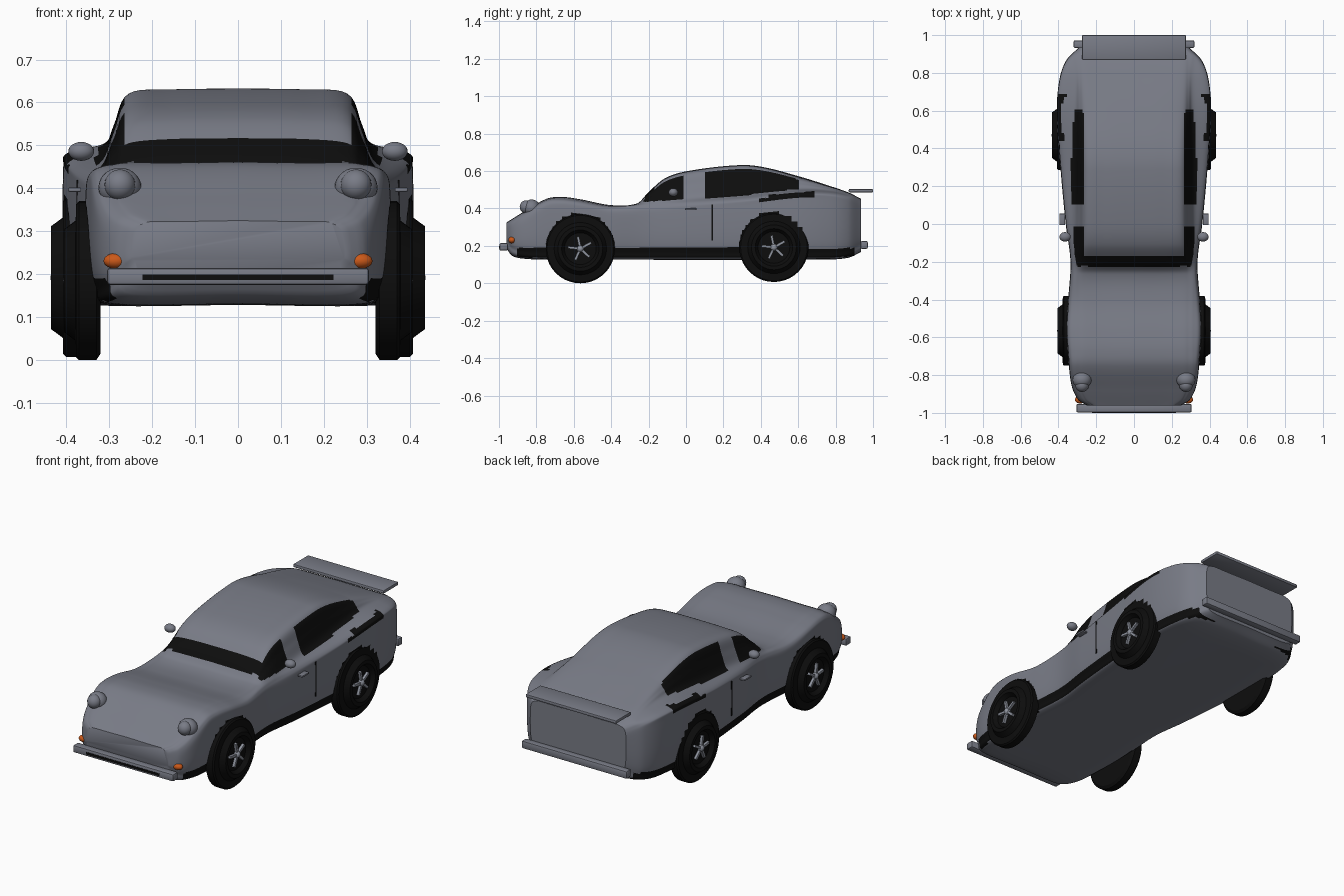
import bpy, bmesh, math
from mathutils import Matrix, Vector

cube = bpy.data.objects.get("Cube")
if cube:
    bpy.data.objects.remove(cube, do_unlink=True)


def material(name, *rgb):
    mat = bpy.data.materials.new(name)
    mat.use_nodes = True
    mat.diffuse_color = (*rgb, 1)
    mat.node_tree.nodes["Principled BSDF"].inputs["Base Color"].default_value = (*rgb, 1)
    return mat


PAINT = material("grey_paint", .19, .2, .24)
BLACK = material("black", .004, .004, .004)
AMBER = material("amber", .6, .1, .01)
METAL = material("light_metal", .28, .3, .35)


def finish(name, bm, mats, angle=40):
    """Turn a bmesh into a smooth object with sharp edges kept."""
    bmesh.ops.recalc_face_normals(bm, faces=bm.faces)
    mesh = bpy.data.meshes.new(name)
    bm.to_mesh(mesh)
    bm.free()
    for mat in mats:
        mesh.materials.append(mat)
    obj = bpy.data.objects.new(name, mesh)
    bpy.context.collection.objects.link(obj)
    bpy.ops.object.select_all(action='DESELECT')
    obj.select_set(True)
    bpy.context.view_layer.objects.active = obj
    bpy.ops.object.shade_smooth_by_angle(angle=math.radians(angle))
    return obj


def box(name, centre, size, mat, bevel=0):
    bm = bmesh.new()
    bmesh.ops.create_cube(bm, size=1, matrix=Matrix.LocRotScale(centre and Vector(centre), None, Vector(size)))
    if bevel:
        bmesh.ops.bevel(bm, geom=bm.edges[:], offset=bevel, segments=2, affect='EDGES', profile=.5)
    return finish(name, bm, [mat])


def ball(name, centre, radii, mat):
    bm = bmesh.new()
    bmesh.ops.create_uvsphere(bm, u_segments=24, v_segments=14, radius=1,
                              matrix=Matrix.LocRotScale(Vector(centre), None, Vector(radii)))
    return finish(name, bm, [mat])


def curve(points, t):
    """Smooth curve through (key, value) points."""
    t = max(points[0][0], min(points[-1][0], t))
    last = len(points) - 1
    i = next((k for k in range(last) if t <= points[k + 1][0]), last - 1)

    def slope(k):
        a, b = points[max(k - 1, 0)], points[min(k + 1, last)]
        return (b[1] - a[1]) / (b[0] - a[0])
    (t0, v0), (t1, v1) = points[i], points[i + 1]
    h = t1 - t0
    u = (t - t0) / h
    return ((1 + 2 * u) * (1 - u) ** 2 * v0 + u * (1 - u) ** 2 * h * slope(i)
            + u * u * (3 - 2 * u) * v1 + u * u * (u - 1) * h * slope(i + 1))


# Body outlines along the length
TAIL, NOSE = .935, -.96
width = [(NOSE, .25), (-.93, .295), (-.85, .33), (-.7, .347), (-.55, .355), (-.4, .347), (-.2, .335),
         (0, .36), (.3, .388), (.6, .407), (.77, .392), (.87, .355), (TAIL, .29)]
floor = [(NOSE, .19), (-.93, .15), (-.85, .133), (-.7, .13), (.75, .13), (.87, .14), (TAIL, .17)]
belt = [(NOSE, .31), (-.88, .36), (-.75, .44), (-.67, .45), (-.57, .44), (-.4, .41), (-.2, .425),
        (.3, .46), (.6, .493), (.77, .49), (.87, .47), (TAIL, .44)]
top = [(NOSE, .325), (-.88, .375), (-.75, .45), (-.67, .462), (-.57, .45), (-.4, .418), (-.26, .428),
       (-.2, .488), (-.11, .563), (.02, .602), (.29, .632), (.42, .62), (.61, .57), (.77, .52),
       (.87, .485), (TAIL, .452)]


def half_section(y, steps=6):
    w, f, b, t = (curve(c, y) for c in (width, floor, belt, top))
    rise = t - b
    base, roof = min(.93 * w, .315), min(.8 * w, .255)
    knots = [(0, f), (.84 * w, f), (.96 * w, f + .04), (w, f + .4 * (b - f)), (w, b - .05),
             (.975 * w, b - .012), (base, b + .12 * rise), ((base + roof) / 2 + .004, b + .5 * rise),
             (roof, t - .15 * min(rise, .08)), (.6 * roof, t - .002), (0, t)]
    xs = [(i, k[0]) for i, k in enumerate(knots)]
    zs = [(i, k[1]) for i, k in enumerate(knots)]
    count = (len(knots) - 1) * steps
    return [(curve(xs, i / steps), curve(zs, i / steps)) for i in range(count + 1)]


def is_black(c, n):
    """Painted glass, vents, sills and wheel arches."""
    x, y, z = abs(c.x), c.y, c.z
    side = abs(n.x) > .35
    low, high = curve(belt, y), curve(top, y)
    screen = -.235 < y < -.165 and .458 < z < .522
    door_glass = side and -.24 < y < -.015 and low + .012 < z < high - .016
    rear_glass = side and .105 < y < .605 and low + .01 < z < high - .018 and x < .335
    slot = .445 + .08 * (y - .39)
    vent = x > .3 and .39 < y < .69 and slot - .008 < z < slot + (.024 if y > .44 else .008)
    sill = x > .22 and -.9 < y < .9 and z < .188 and n.z > -.9
    arch = side and any(math.hypot(y - cy, z - .195) < .18 for cy in (-.565, .465))
    return screen or door_glass or rear_glass or vent or sill or arch


# Body shell lofted from nose to tail
bm = bmesh.new()
rings = []
stations = 230
for s in range(stations + 1):
    y = NOSE + (TAIL - NOSE) * s / stations
    half = half_section(y)
    loop = half + [(-x, z) for x, z in half[-2:0:-1]]
    rings.append([bm.verts.new((x, y, z)) for x, z in loop])
for a, b in zip(rings, rings[1:]):
    for i in range(len(a)):
        j = (i + 1) % len(a)
        bm.faces.new((a[i], a[j], b[j], b[i]))
bm.faces.new(rings[0])
bm.faces.new(rings[-1])
bm.normal_update()
for face in bm.faces:
    n = face.normal.copy()
    c = face.calc_center_median()
    if n.dot(Vector((c.x, 0, c.z - .3))) < 0:
        n.negate()
    if len(face.verts) == 4 and is_black(c, n):
        face.material_index = 1
finish("body", bm, [PAINT, BLACK])


# Wheels: turned tyre with a recessed five-spoke hub
def wheel(name, side, outer, y, z):
    place = Matrix.Translation((side * outer, y, z)) @ Matrix.Diagonal((side, 1, 1, 1))
    profile = [(-.085, 0), (-.085, .17), (-.075, .185), (-.035, .185), (-.028, .178), (-.027, .14),
               (0, .12), (0, .1), (-.022, .085), (-.022, 0)]
    bm = bmesh.new()
    verts = [bm.verts.new((x, 0, r)) for x, r in profile]
    edges = [bm.edges.new(pair) for pair in zip(verts, verts[1:])]
    bmesh.ops.spin(bm, geom=verts + edges, cent=(0, 0, 0), axis=(1, 0, 0), angle=math.tau, steps=40)
    bmesh.ops.remove_doubles(bm, verts=bm.verts, dist=.0005)
    bmesh.ops.transform(bm, matrix=place, verts=bm.verts)
    finish(name + "_tyre", bm, [BLACK], 30)

    bm = bmesh.new()
    bmesh.ops.create_uvsphere(bm, u_segments=16, v_segments=8, radius=.019,
                              matrix=place @ Matrix.Translation((-.017, 0, 0)))
    for k in range(5):
        turn = Matrix.Rotation(math.tau * k / 5 + .2, 4, 'X')
        spoke = Matrix.Translation((-.016, 0, .038)) @ Matrix.Diagonal((.016, .013, .055, 1))
        bmesh.ops.create_cube(bm, size=1, matrix=place @ turn @ spoke)
    finish(name + "_spokes", bm, [METAL])


for label, s in (("left", 1), ("right", -1)):
    wheel("front_" + label, s, .405, -.565, .185)
    wheel("rear_" + label, s, .435, .47, .192)
    # Lamps and mirrors
    ball(label + "_headlight", (s * .275, -.825, .402), (.05, .045, .046), PAINT)
    ball(label + "_headlight_lens", (s * .275, -.853, .408), (.036, .036, .036), PAINT)
    ball(label + "_indicator", (s * .285, -.93, .231), (.028, .02, .018), AMBER)
    ball(label + "_mirror", (s * .365, -.068, .486), (.03, .025, .022), PAINT)
    # Door seam and handle
    box(label + "_door_seam", (s * .372, .14, .325), (.009, .007, .19), BLACK)
    box(label + "_door_handle", (s * .38, .025, .397), (.03, .06, .01), PAINT, .003)

# Bumpers and tail wing
box("front_bumper", (0, -.975, .195), (.61, .045, .04), PAINT, .008)
box("front_bumper_strip", (0, -.997, .193), (.445, .006, .013), BLACK)
box("rear_bumper", (0, .952, .205), (.64, .04, .042), PAINT, .008)
box("tail_wing", (0, .935, .495), (.55, .13, .018), PAINT, .005)
